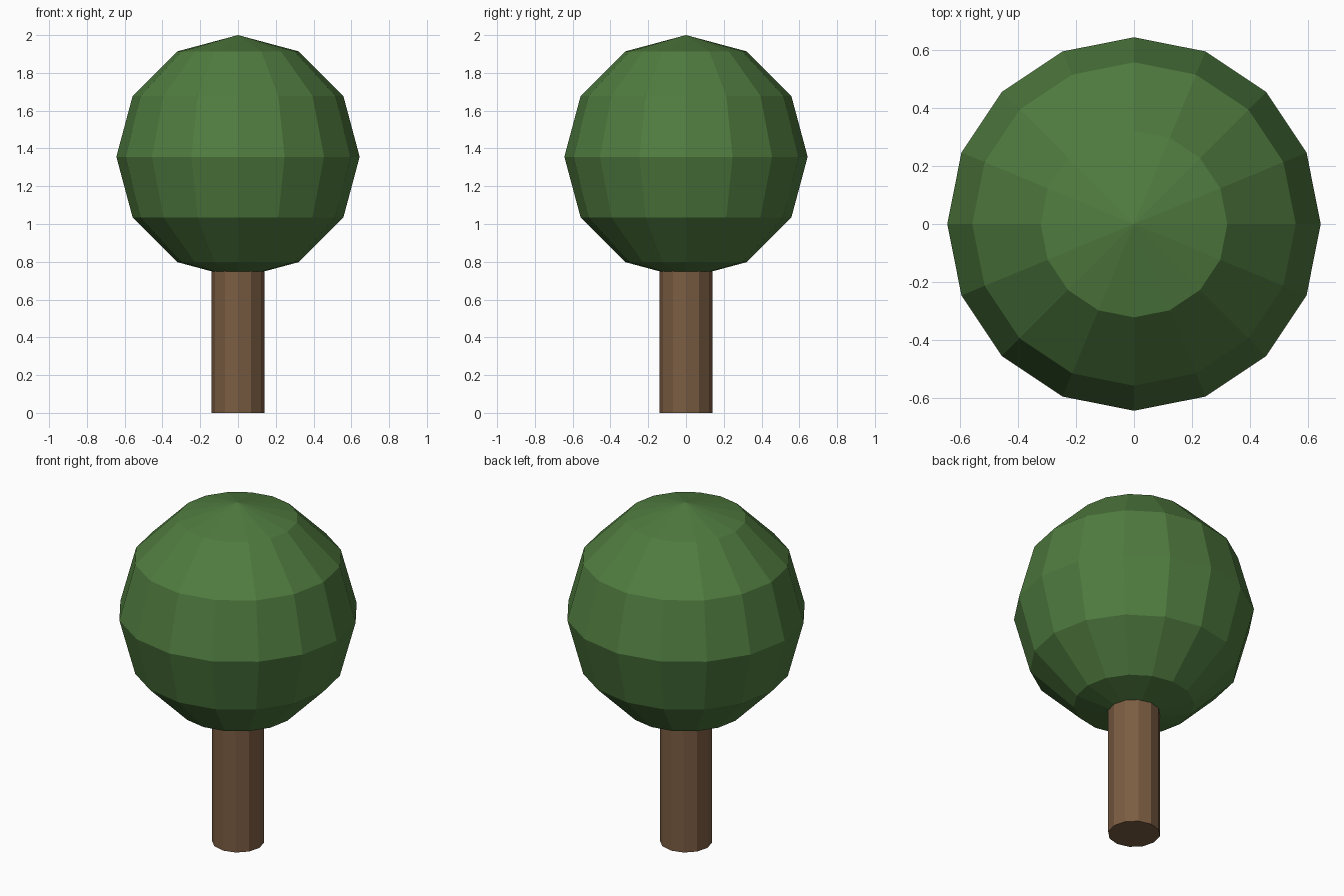
import bpy

if "Cube" in bpy.data.objects:
    bpy.data.objects.remove(bpy.data.objects["Cube"])


def paint(obj, name, color):
    mat = bpy.data.materials.new(name)
    mat.diffuse_color = (*color, 1)
    mat.use_nodes = True
    mat.node_tree.nodes["Principled BSDF"].inputs["Base Color"].default_value = mat.diffuse_color
    obj.data.materials.append(mat)


# Trunk: twelve-sided straight post running up into the crown
TRUNK_TOP = 0.8
bpy.ops.mesh.primitive_cylinder_add(vertices=12, radius=0.14, depth=TRUNK_TOP,
                                    location=(0, 0, TRUNK_TOP / 2))
trunk = bpy.context.object
trunk.name = "trunk"
paint(trunk, "bark_brown", (0.20, 0.11, 0.055))

# Crown: faceted ball of leaves
RADIUS = 0.644
bpy.ops.mesh.primitive_uv_sphere_add(segments=16, ring_count=6, radius=RADIUS,
                                     location=(0, 0, 2 - RADIUS))
crown = bpy.context.object
crown.name = "crown"
paint(crown, "leaf_green", (0.08, 0.20, 0.05))
